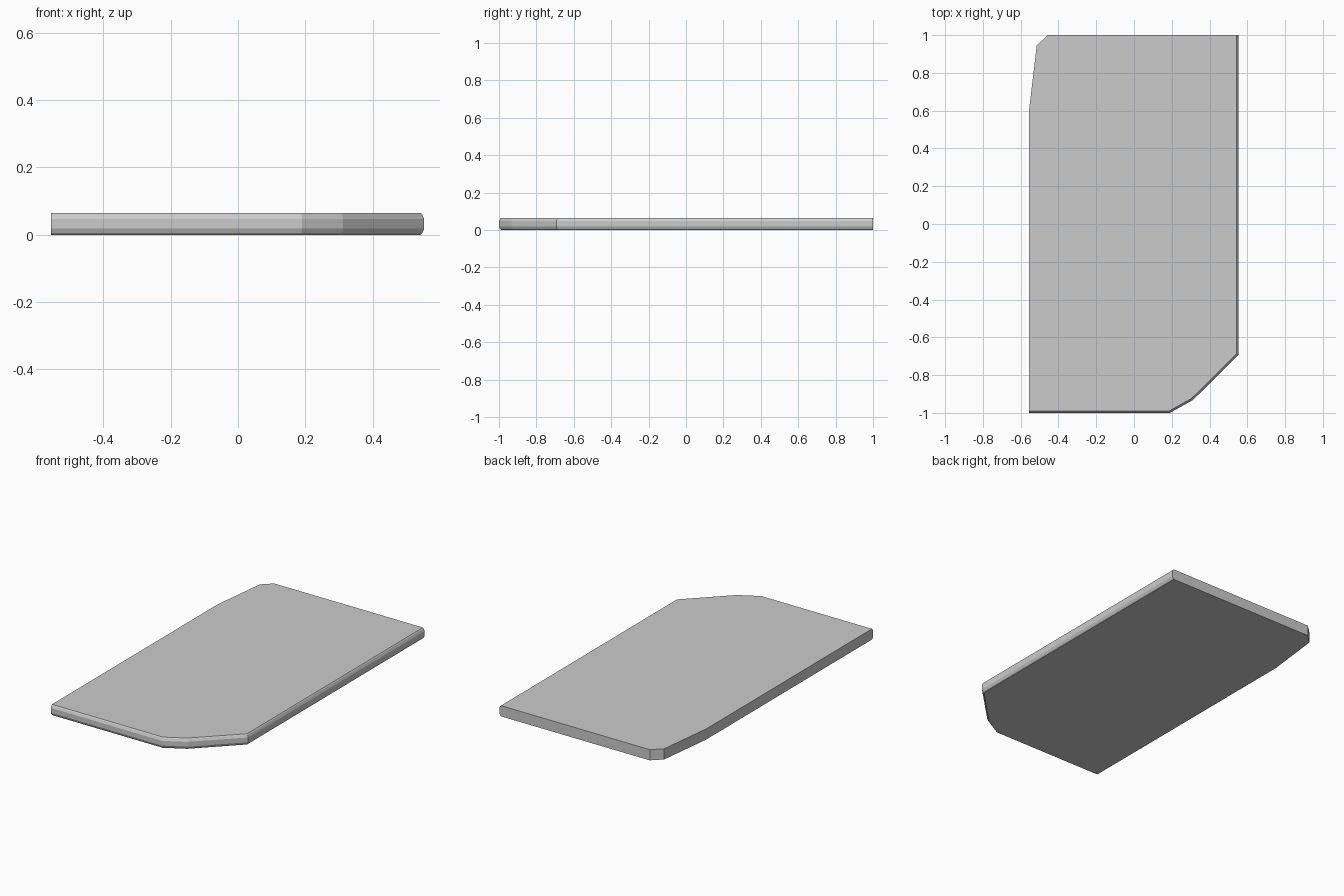
import bpy, bmesh

if "Cube" in bpy.data.objects:
    bpy.data.objects.remove(bpy.data.objects["Cube"])

# Plan outline: x, y, and inward direction for the rounded-edge corners
OUTLINE = [
    (-0.556, -1.0, 0, 1), (0.19, -1.0, -0.27, 1), (0.312, -0.932, -0.62, 0.82),
    (0.553, -0.692, -1, 0.41), (0.553, 1.0, -1, 0),
    (-0.457, 1.0, 0, 0), (-0.515, 0.945, 0, 0), (-0.556, 0.6, 0, 0),
]
# Edge profile: height and inset
PROFILE = [(0.0, 0.011), (0.005, 0.006), (0.018, 0.0), (0.047, 0.0), (0.06, 0.006), (0.065, 0.011)]

# Loft the slab through stacked rings
bm = bmesh.new()
rings = [[bm.verts.new((x + dx * d, y + dy * d, z)) for x, y, dx, dy in OUTLINE]
         for z, d in PROFILE]
n = len(OUTLINE)
for low, high in zip(rings, rings[1:]):
    for i in range(n):
        j = (i + 1) % n
        bm.faces.new((low[i], low[j], high[j], high[i]))
bm.faces.new(rings[0][::-1])
bm.faces.new(rings[-1])
bmesh.ops.recalc_face_normals(bm, faces=bm.faces)

mesh = bpy.data.meshes.new("slab")
bm.to_mesh(mesh)
bm.free()
slab = bpy.data.objects.new("slab", mesh)
bpy.context.collection.objects.link(slab)
